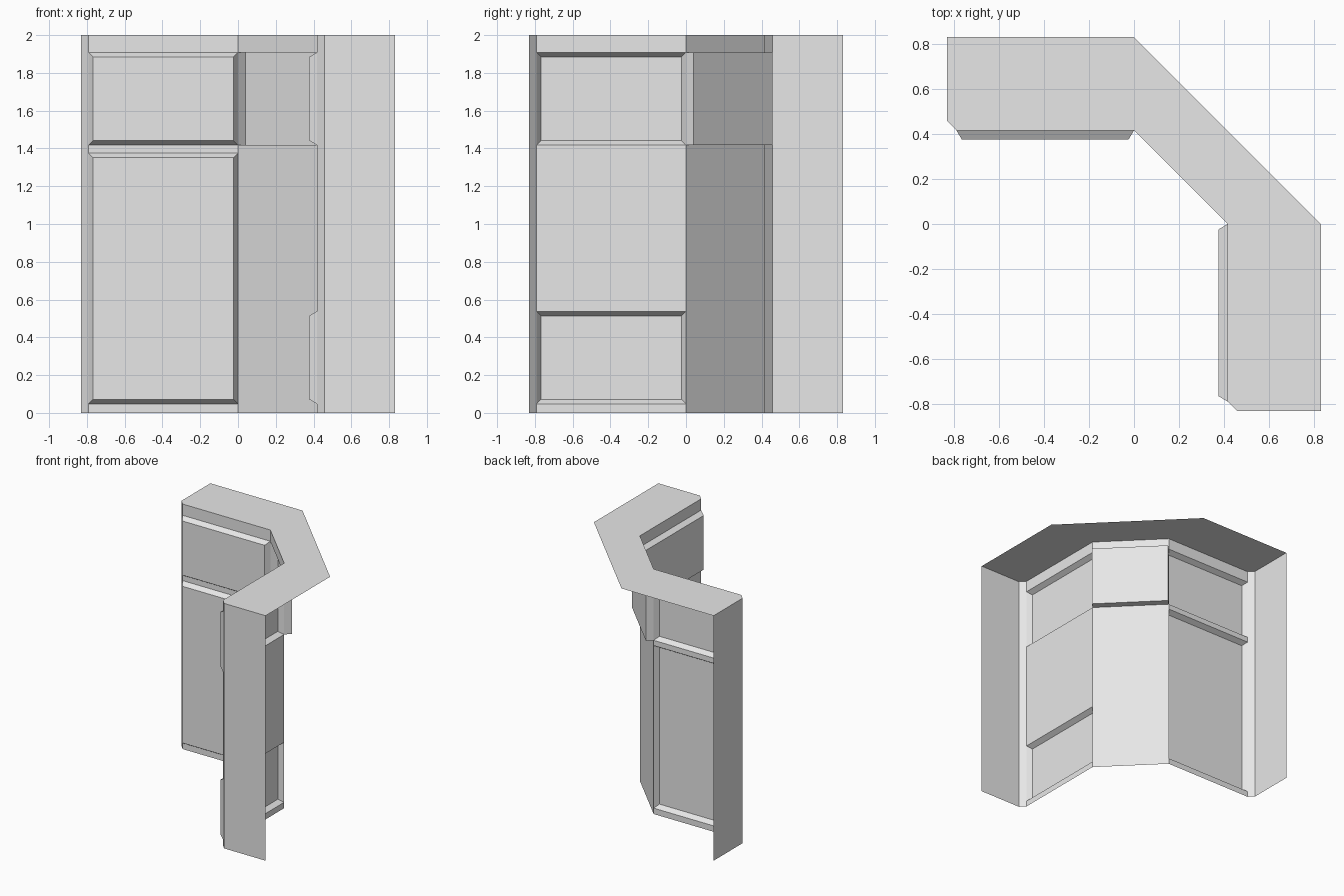
import bpy
import bmesh

cube = bpy.data.objects.get("Cube")
if cube:
    bpy.data.objects.remove(cube, do_unlink=True)

OUT, INN, CUT, TOP = 0.832, 0.417, 0.041, 2.0   # outer reach, inner reach, chamfer, height
BEVEL, RAISE, NICHE = 0.024, 0.04, 0.058        # panel border, panel relief, niche depth

gray = bpy.data.materials.new("light_gray")
gray.use_nodes = True
gray.diffuse_color = (0.8, 0.8, 0.8, 1)
gray.node_tree.nodes["Principled BSDF"].inputs["Base Color"].default_value = (0.8, 0.8, 0.8, 1)


def finish(name, bm):
    mesh = bpy.data.meshes.new(name)
    bm.to_mesh(mesh)
    bm.free()
    mesh.materials.append(gray)
    obj = bpy.data.objects.new(name, mesh)
    bpy.context.collection.objects.link(obj)


def wall(bm, a, b, levels=(0, TOP)):
    """Upright strip from plan point a to b, split at the given heights."""
    rows = [[bm.verts.new((*p, z)) for p in (a, b)] for z in levels]
    return [bm.faces.new((lo[0], lo[1], hi[1], hi[0])) for lo, hi in zip(rows, rows[1:])]


def relief(bm, faces, border, depth):
    bm.normal_update()
    bmesh.ops.inset_individual(bm, faces=faces, thickness=border, depth=depth,
                               use_even_offset=True)


def cabinet(name, path, front, levels, doors):
    """Side, chamfer and front walls, with raised doors on some front cells."""
    bm = bmesh.new()
    for i, (a, b) in enumerate(zip(path, path[1:])):
        if i == front:
            cells = wall(bm, a, b, levels)
        else:
            wall(bm, a, b)
    relief(bm, [cells[i] for i in doors], BEVEL, RAISE)
    bmesh.ops.remove_doubles(bm, verts=bm.verts, dist=0.0001)
    finish(name, bm)


# Plan outlines of the two wings
right_plan = [(-OUT, OUT), (-OUT, INN + CUT), (-OUT + CUT, INN), (0, INN)]
left_plan = [(-y, -x) for x, y in reversed(right_plan)]
left_plan = [(INN, 0), (INN, -OUT + CUT), (INN + CUT, -OUT), (OUT, -OUT)]

# Tall door below a short door
cabinet("right_cabinet", right_plan, 2, (0, 0.048, 1.375, 1.418, 1.908, TOP), (1, 3))

# Low and high doors with a plain wall between them
cabinet("left_cabinet", left_plan, 0, (0, 0.048, 0.538, 1.418, 1.908, TOP), (1, 3))

# Diagonal corner with a shallow niche
bm = bmesh.new()
cells = wall(bm, (0, INN), (INN, 0), (0, 1.418, 1.908, TOP))
relief(bm, [cells[1]], 0, -NICHE)
finish("corner_cabinet", bm)

# Flat top over all three sections; back and underside stay open
bm = bmesh.new()
outline = right_plan + left_plan + [(OUT, 0), (0, OUT)]
bm.faces.new([bm.verts.new((x, y, TOP)) for x, y in outline])
finish("cabinet_top", bm)
